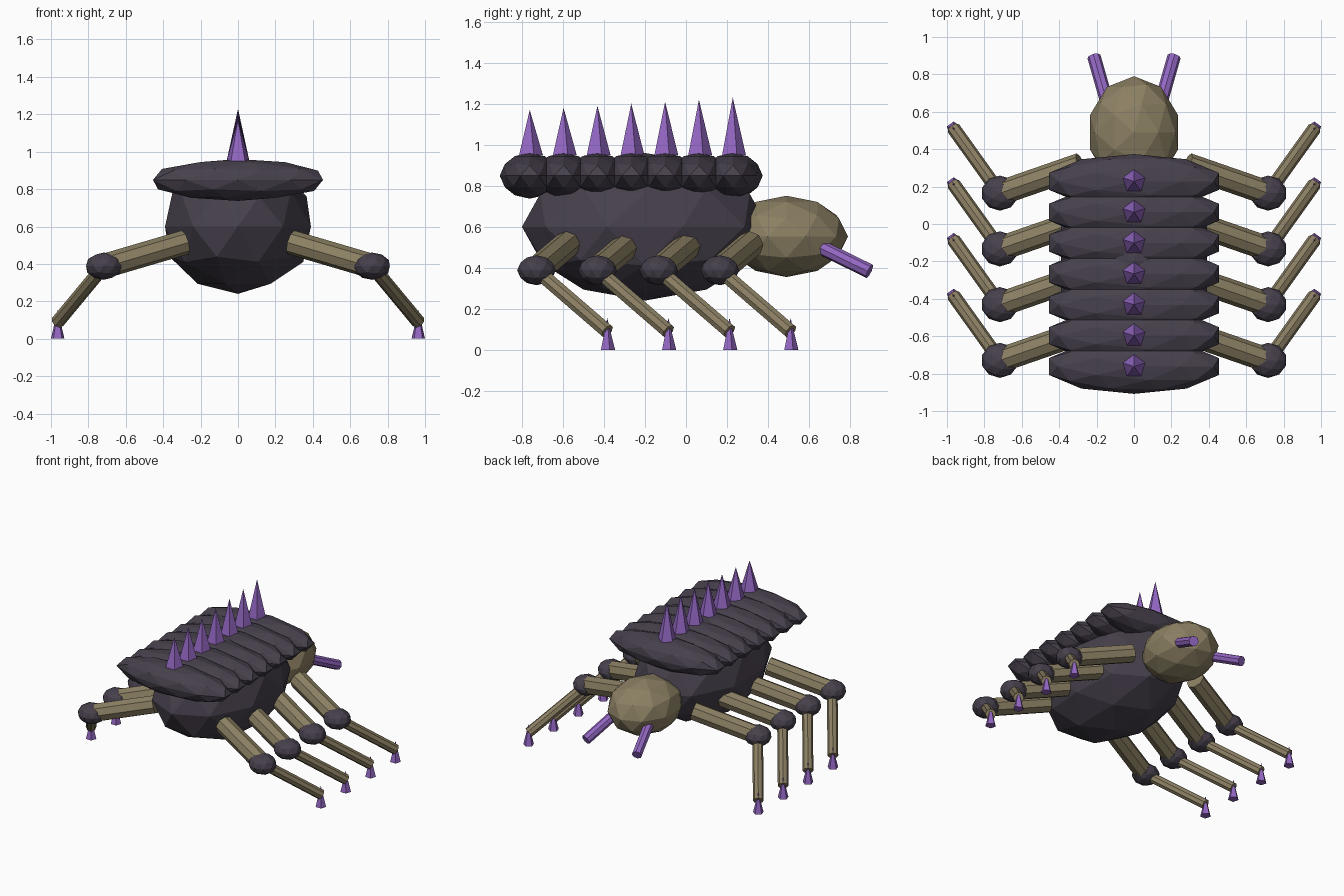
import bpy
from mathutils import Vector

cube = bpy.data.objects.get("Cube")
if cube:
    bpy.data.objects.remove(cube, do_unlink=True)


def make_material(name, color):
    mat = bpy.data.materials.new(name)
    mat.use_nodes = True
    mat.diffuse_color = (*color, 1)
    mat.node_tree.nodes["Principled BSDF"].inputs["Base Color"].default_value = (*color, 1)
    return mat


shell = make_material("dark shell", (0.062, 0.051, 0.072))
hide = make_material("tan hide", (0.26, 0.215, 0.125))
spine = make_material("purple spine", (0.29, 0.135, 0.54))


def finish(name, mat):
    obj = bpy.context.object
    obj.name = name
    obj.data.materials.append(mat)
    return obj


def blob(name, center, size, mat):
    """Faceted ellipsoid with the given half sizes."""
    bpy.ops.mesh.primitive_ico_sphere_add(subdivisions=2, radius=1, location=center)
    obj = finish(name, mat)
    obj.scale = size
    return obj


def rod(name, start, end, radius, mat):
    """Eight-sided cylinder between two points."""
    start, end = Vector(start), Vector(end)
    axis = end - start
    bpy.ops.mesh.primitive_cylinder_add(vertices=8, radius=radius, depth=axis.length,
                                        location=(start + end) / 2)
    obj = finish(name, mat)
    obj.rotation_euler = axis.to_track_quat('Z', 'Y').to_euler()
    return obj


def spike(name, x, y, bottom, top, radius):
    """Upright five-sided cone."""
    bpy.ops.mesh.primitive_cone_add(vertices=5, radius1=radius, radius2=0, depth=top - bottom,
                                    location=(x, y, (bottom + top) / 2))
    return finish(name, spine)


# Body and head
blob("body", (0, -0.2, 0.6), (0.41, 0.6, 0.36), shell)
blob("head", (0, 0.49, 0.553), (0.247, 0.3, 0.198), hide)

# Overlapping back plates, each with a spike that grows toward the head
for i in range(7):
    y = -0.762 + 0.165 * i
    blob(f"back_plate_{i + 1}", (0, y, 0.849), (0.478, 0.146, 0.112), shell)
    spike(f"back_spike_{i + 1}", 0, y, 0.95, 1.17 + 0.01 * i, 0.064)

# Mandibles and four jointed legs on each side
for side, s in (("left", 1), ("right", -1)):
    rod(f"{side}_mandible", (s * 0.141, 0.64, 0.508), (s * 0.214, 0.895, 0.383), 0.036, spine)
    for i in range(4):
        y = 0.165 - 0.298 * i
        tag = f"{side}_leg_{i + 1}"
        knee = (s * 0.717, y, 0.388)
        rod(f"{tag}_upper", (s * 0.285, y + 0.15, 0.515), knee, 0.066, hide)
        blob(f"{tag}_knee", knee, (0.1, 0.094, 0.073), shell)
        rod(f"{tag}_lower", knee, (s * 0.964, y + 0.345, 0.09), 0.037, hide)
        spike(f"{tag}_claw", s * 0.964, y + 0.345, 0, 0.155, 0.038)
